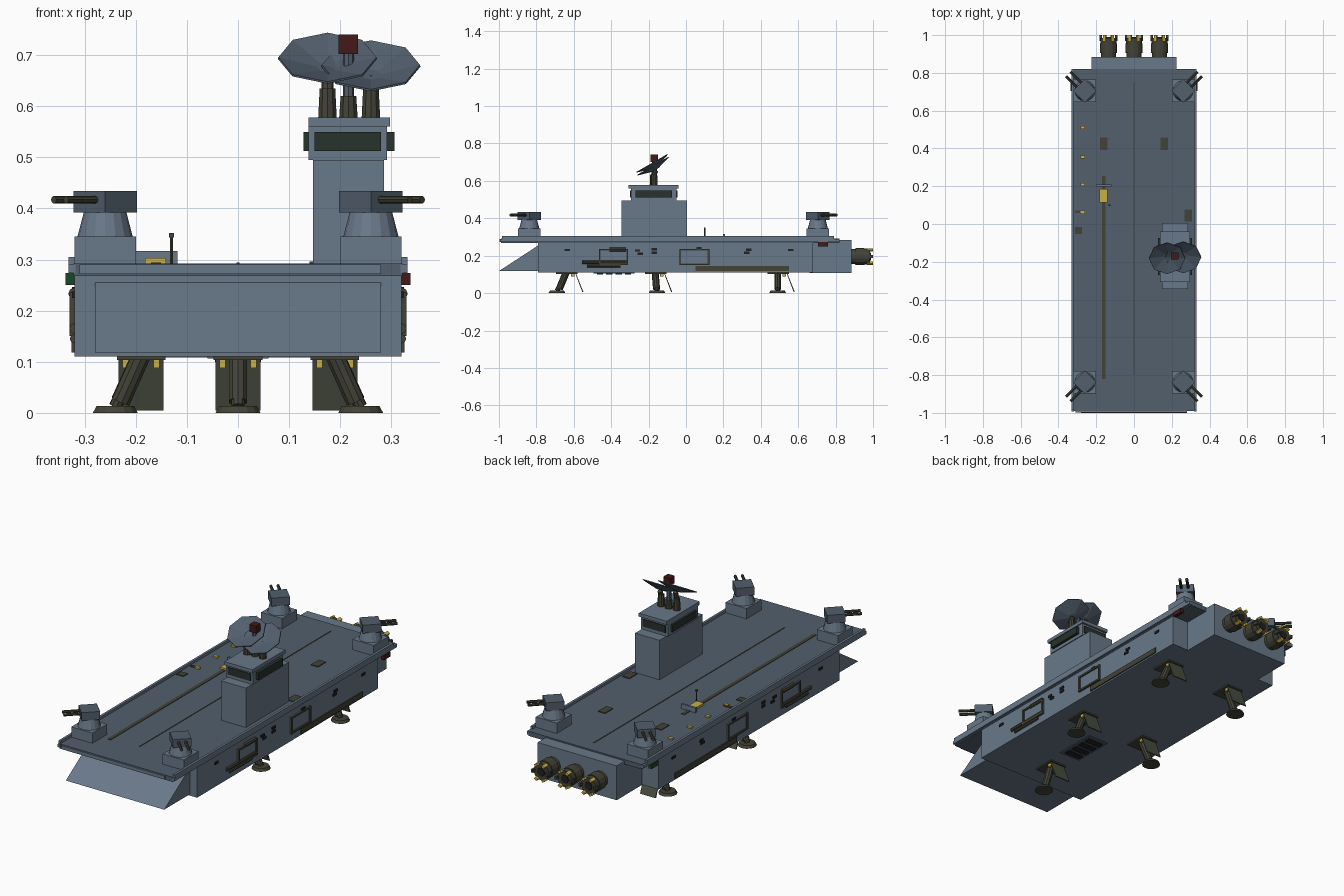
import bpy, bmesh, math
from mathutils import Matrix, Vector

if "Cube" in bpy.data.objects:
    bpy.data.objects.remove(bpy.data.objects["Cube"])


def material(name, r, g, b):
    m = bpy.data.materials.new(name)
    m.diffuse_color = (r, g, b, 1)
    m.use_nodes = True
    m.node_tree.nodes["Principled BSDF"].inputs["Base Color"].default_value = m.diffuse_color
    return m


HULL = material("hull_blue_grey", 0.14, 0.19, 0.25)
DECK = material("deck_grey", 0.085, 0.115, 0.155)
OLIVE = material("dark_olive", 0.055, 0.055, 0.038)
GREEN = material("gear_green", 0.07, 0.08, 0.055)
GLASS = material("bridge_glass", 0.02, 0.032, 0.025)
YELLOW = material("marker_yellow", 0.6, 0.43, 0.06)
RED = material("lamp_red", 0.06, 0.01, 0.01)
LAMP = material("lamp_green", 0.01, 0.06, 0.02)
BLACK = material("dark_recess", 0.015, 0.015, 0.015)


def finish(name, bm, mat, loc=(0, 0, 0), rot=None):
    bmesh.ops.recalc_face_normals(bm, faces=bm.faces)
    me = bpy.data.meshes.new(name)
    bm.to_mesh(me)
    bm.free()
    me.materials.append(mat)
    ob = bpy.data.objects.new(name, me)
    ob.location = loc
    if rot is not None:
        ob.rotation_euler = rot
    bpy.context.collection.objects.link(ob)
    return ob


def box(name, x, y, z, mat, rot=None):
    """Box from (min, max) pairs, optionally turned about its centre."""
    bm = bmesh.new()
    bmesh.ops.create_cube(bm, size=1)
    bmesh.ops.scale(bm, vec=(x[1] - x[0], y[1] - y[0], z[1] - z[0]), verts=bm.verts)
    return finish(name, bm, mat, (sum(x) / 2, sum(y) / 2, sum(z) / 2), rot)


def rod(name, a, b, r1, r2, mat, n=12):
    """Straight cylinder or cone between two points."""
    a, b = Vector(a), Vector(b)
    d = b - a
    bm = bmesh.new()
    bmesh.ops.create_cone(bm, cap_ends=True, segments=n, radius1=r1, radius2=r2, depth=d.length)
    return finish(name, bm, mat, (a + b) / 2, d.to_track_quat('Z', 'Y').to_euler())


def prism(name, pts, x0, x1, mat):
    """Extrude a (y, z) profile along x."""
    bm = bmesh.new()
    f = bm.faces.new([bm.verts.new((x0, y, z)) for y, z in pts])
    ext = bmesh.ops.extrude_face_region(bm, geom=[f])["geom"]
    bmesh.ops.translate(bm, vec=(x1 - x0, 0, 0), verts=[v for v in ext if isinstance(v, bmesh.types.BMVert)])
    return finish(name, bm, mat)


def span(c, w):
    return (c - w / 2, c + w / 2)


# Hull, bow ramp, stern block
box("hull", (-0.32, 0.32), (-0.79, 0.68), (0.11, 0.275), HULL)
prism("bow_ramp", [(-1.0, 0.118), (-0.79, 0.255), (-0.79, 0.118)], -0.28, 0.28, HULL)
box("engine_block", (-0.225, 0.225), (0.66, 0.885), (0.108, 0.285), HULL)

# Flight deck with edge rails
box("flight_deck", (-0.322, 0.322), (-0.99, 0.82), (0.268, 0.292), DECK)
box("bow_lip", (-0.31, 0.28), (-0.998, -0.988), (0.272, 0.29), HULL)
for s in (-1, 1):
    box("deck_edge", span(s * 0.325, 0.014), (-0.992, 0.82), (0.274, 0.29), HULL)
    box("deck_rail", span(s * 0.326, 0.012), (-0.985, 0.79), (0.288, 0.305), HULL)

# Engines with yellow studs around the rim
for x in (-0.135, 0, 0.135):
    rod("engine_nozzle", (x, 0.88, 0.195), (x, 0.985, 0.195), 0.04, 0.043, OLIVE, 14)
    rod("engine_collar", (x, 0.905, 0.195), (x, 0.955, 0.195), 0.046, 0.046, OLIVE, 14)
    rod("engine_core", (x, 0.97, 0.195), (x, 0.989, 0.195), 0.026, 0.02, BLACK, 14)
    for i in range(6):
        a = i * math.pi / 3
        px, pz = x + 0.041 * math.cos(a), 0.195 + 0.041 * math.sin(a)
        box("engine_stud", span(px, 0.012), (0.968, 1.0), span(pz, 0.016), YELLOW if i % 3 else OLIVE, (0, -a, 0))

# Island tower and bridge
box("tower", (0.147, 0.286), (-0.345, 0.005), (0.29, 0.495), HULL)
box("bridge", (0.138, 0.291), (-0.295, -0.05), (0.495, 0.562), HULL)
box("bridge_windows", (0.128, 0.306), (-0.27, -0.075), (0.512, 0.549), GLASS)
box("bridge_windows_fore_aft", (0.15, 0.28), (-0.3, -0.045), (0.512, 0.549), GLASS)
box("bridge_roof", (0.138, 0.297), (-0.308, -0.04), (0.56, 0.578), HULL)

# Radar dishes on short pedestals
for x, z, y in ((0.175, 0.683, -0.175), (0.26, 0.668, -0.17)):
    rod("radar_pedestal", (x, y, 0.578), (x, y, 0.635), 0.019, 0.016, OLIVE, 10)
    rod("radar_neck", (x, y, 0.63), (x, y + 0.01, z - 0.012), 0.012, 0.012, OLIVE, 8)
    bm = bmesh.new()
    bmesh.ops.create_cone(bm, segments=8, radius1=0.02, radius2=0.097, depth=0.022)
    low = [v for v in bm.verts if v.co.z < 0]
    bmesh.ops.contextual_create(bm, geom=low)
    dish = finish("radar_dish", bm, DECK, (x, y, z), (math.radians(30), 0, 0))
    mod = dish.modifiers.new("thickness", 'SOLIDIFY')
    mod.thickness = 0.004
rod("mast_base", (0.216, -0.17, 0.578), (0.216, -0.17, 0.62), 0.019, 0.016, OLIVE, 10)
rod("mast", (0.216, -0.17, 0.62), (0.216, -0.17, 0.705), 0.011, 0.011, DECK, 8)
box("mast_lamp", (0.197, 0.235), (-0.189, -0.151), (0.702, 0.74), RED)

# Corner gun turrets aiming diagonally outward
for sx in (-1, 1):
    for sy, cy in ((-1, -0.838), (1, 0.705)):
        cx = sx * 0.26
        d = Vector((sx, sy, 0)).normalized()
        side = Vector((-d.y, d.x, 0))
        box("turret_base", span(cx, 0.12), span(cy, 0.12), (0.29, 0.345), HULL)
        rod("turret_cone", (cx, cy, 0.345), (cx, cy, 0.395), 0.054, 0.041, HULL, 16)
        box("turret_head", span(cx, 0.088), span(cy, 0.088), (0.392, 0.434), DECK, (0, 0, math.pi / 4))
        for k in (-0.017, 0.017):
            p = Vector((cx, cy, 0.417)) + side * k
            rod("gun_barrel", p + d * 0.035, p + d * 0.125, 0.0075, 0.0075, OLIVE, 8)

# Landing gear: nose leg and two pairs
for fx, fy, lean in ((0, -0.69, 0.05), (-0.24, -0.155, -0.01), (0.24, -0.155, -0.01),
                     (-0.24, 0.49, 0.0), (0.24, 0.49, 0.0)):
    tx = fx * 0.79
    rod("foot_pad", (fx, fy, 0), (fx, fy, 0.013), 0.045, 0.038, OLIVE, 14)
    rod("leg_strut", (fx, fy, 0.012), (fx + (tx - fx) * 0.55, fy + lean * 0.6, 0.065), 0.013, 0.013, OLIVE, 10)
    rod("leg_sleeve", (fx + (tx - fx) * 0.2, fy + lean * 0.25, 0.022), (tx, fy + lean, 0.112), 0.019, 0.019, OLIVE, 10)
    by = fy + lean
    box("gear_bay", span(tx, 0.095), (by - 0.055, by + 0.06), (0.103, 0.112), OLIVE)
    for k in (-0.03, 0.03):
        box("gear_hinge", span(tx + k, 0.012), (by + 0.025, by + 0.045), (0.088, 0.104), YELLOW)
    y0 = by + 0.048
    prism("gear_door", [(y0, 0.105), (y0 + 0.004, 0.105), (y0 + 0.044, 0.005), (y0 + 0.038, 0.005)],
          tx - 0.044, tx + 0.044, GREEN)

# Belly vent
box("belly_vent", (-0.06, 0.06), (-0.495, -0.275), (0.106, 0.112), DECK)
for i in range(4):
    box("vent_slot", (-0.045, 0.045), span(-0.46 + i * 0.05, 0.033), (0.1, 0.108), BLACK)

# Hull side fittings, mirrored
for s in (-1, 1):
    X = s * 0.32

    def patch(name, y, z, t, mat):
        return box(name, span(X, 2 * t), y, z, mat)

    for y0, y1 in ((-0.035, 0.125), (-0.465, -0.31)):
        z0, z1 = 0.15, 0.236
        patch("door_panel", (y0, y1), (z0, z1), 0.003, HULL)
        patch("door_frame_top", (y0, y1), (z1 - 0.009, z1), 0.01, OLIVE)
        patch("door_frame_bottom", (y0, y1), (z0, z0 + 0.009), 0.01, OLIVE)
        patch("door_frame_side", (y0, y0 + 0.009), (z0, z1), 0.01, OLIVE)
        patch("door_frame_side", (y1 - 0.009, y1), (z0, z1), 0.01, OLIVE)
    rod("side_pipe", (X, -0.555, 0.165), (X, -0.31, 0.165), 0.01, 0.01, OLIVE, 8)
    rod("side_pipe", (X, -0.53, 0.145), (X, -0.35, 0.145), 0.009, 0.009, OLIVE, 8)
    rod("door_roller", (X, -0.41, 0.233), (X, -0.32, 0.233), 0.012, 0.012, OLIVE, 8)
    patch("long_skid", (0.05, 0.55), (0.118, 0.145), 0.006, OLIVE)
    for y, z in ((-0.635, 0.231), (-0.26, 0.228), (-0.245, 0.21), (-0.17, 0.216),
                 (-0.17, 0.235), (0.07, 0.24), (0.325, 0.216), (0.335, 0.232), (0.56, 0.231)):
        patch("side_port", span(y, 0.028), span(z, 0.012), 0.005, BLACK)
    box("nav_lamp", span(s * 0.328, 0.018), (0.705, 0.76), (0.25, 0.274), RED if s > 0 else LAMP)

# Deck markings, lamps and hatches
box("launch_track", (-0.17, -0.151), (-0.82, 0.255), (0.29, 0.2945), OLIVE)
box("centre_line", (-0.003, 0.003), (-0.8, 0.75), (0.29, 0.294), OLIVE)
for y in (0.51, 0.355, 0.21, 0.06):
    box("deck_lamp", span(-0.272, 0.024), span(y, 0.016), (0.29, 0.3), YELLOW)
for x, y, w, l in ((-0.16, 0.425, 0.04, 0.065), (0.16, 0.425, 0.04, 0.065), (-0.293, -0.035, 0.038, 0.036),
                   (-0.288, 0.065, 0.05, 0.014), (0.288, 0.045, 0.04, 0.065)):
    box("deck_hatch", span(x, w), span(y, l), (0.29, 0.296), OLIVE)

# Launch shuttle, blast screen and whip antenna
box("launch_shuttle", (-0.182, -0.141), (0.115, 0.185), (0.29, 0.303), YELLOW)
box("blast_screen", (-0.2, -0.118), (0.198, 0.208), (0.29, 0.317), HULL)
rod("antenna", (-0.13, 0.1, 0.29), (-0.13, 0.1, 0.345), 0.003, 0.003, OLIVE, 6)
box("antenna_tip", span(-0.13, 0.009), span(0.1, 0.009), (0.343, 0.352), OLIVE)
